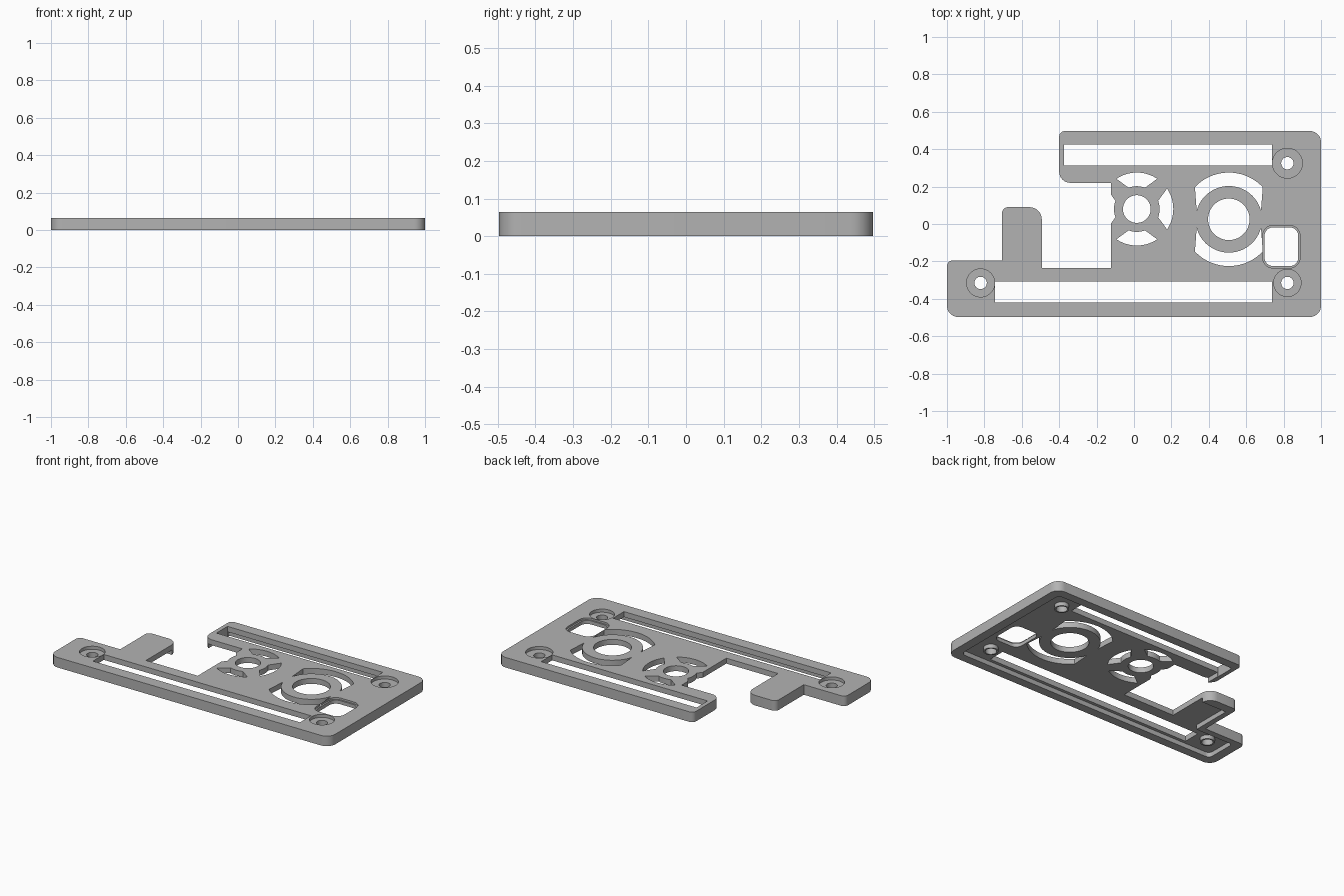
import bpy, bmesh, math
from mathutils import Vector

cube = bpy.data.objects.get("Cube")
if cube:
    bpy.data.objects.remove(cube, do_unlink=True)

TOP, SKIN = 0.065, 0.03        # plate top, underside of the thin web

grey = bpy.data.materials.new("mid_grey")
grey.use_nodes = True
grey.diffuse_color = (0.45, 0.45, 0.45, 1)
grey.node_tree.nodes["Principled BSDF"].inputs["Base Color"].default_value = (0.45, 0.45, 0.45, 1)


def rounded(corners, steps=8):
    """Outline from (x, y, radius) right-angled corners."""
    pts, n = [], len(corners)
    for i, (x, y, r) in enumerate(corners):
        p = Vector((x, y))
        if not r:
            pts.append(p)
            continue
        d1 = (Vector(corners[i - 1][:2]) - p).normalized()
        d2 = (Vector(corners[(i + 1) % n][:2]) - p).normalized()
        c = p + r * (d1 + d2)
        for k in range(steps + 1):
            t = math.pi / 2 * k / steps
            pts.append(c - r * (d2 * math.cos(t) + d1 * math.sin(t)))
    return pts


def box(x0, x1, y0, y1, r=0):
    return rounded([(x0, y0, r), (x1, y0, r), (x1, y1, r), (x0, y1, r)])


def arc(c, r, a0, a1, n=24):
    return [Vector((c[0] + r * math.cos(math.radians(a0 + (a1 - a0) * k / n)),
                    c[1] + r * math.sin(math.radians(a0 + (a1 - a0) * k / n)))) for k in range(n + 1)]


def circle(c, r):
    return arc(c, r, 0, 360, 64)[:-1]


def sector(c, r_in, r_out, half_in, half_out, mid):
    return arc(c, r_out, mid - half_out, mid + half_out) + arc(c, r_in, mid + half_in, mid - half_in)


def prism(name, pts, z0, z1):
    bm = bmesh.new()
    face = bm.faces.new([bm.verts.new((p.x, p.y, z0)) for p in pts])
    top = bmesh.ops.extrude_face_region(bm, geom=[face])["geom"]
    bmesh.ops.translate(bm, vec=(0, 0, z1 - z0), verts=[v for v in top if isinstance(v, bmesh.types.BMVert)])
    bmesh.ops.recalc_face_normals(bm, faces=bm.faces)
    mesh = bpy.data.meshes.new(name)
    bm.to_mesh(mesh)
    bm.free()
    mesh.materials.append(grey)
    ob = bpy.data.objects.new(name, mesh)
    bpy.context.collection.objects.link(ob)
    return ob


def combine(pts, z0, z1, operation="DIFFERENCE"):
    tool = prism("cutter", pts, z0, z1)
    tool.hide_render = True
    mod = plate.modifiers.new("shape", "BOOLEAN")
    mod.operation, mod.solver, mod.object = operation, "EXACT", tool
    bpy.context.view_layer.objects.active = plate
    bpy.ops.object.modifier_apply(modifier=mod.name)
    bpy.data.objects.remove(tool, do_unlink=True)


def cut_through(pts):
    combine(pts, -0.05, 0.1)


# Plate outline with the open notch and the upright tab
plate = prism("cover_plate", rounded([
    (-1, -0.497, 0.06), (1, -0.497, 0.06), (1, 0.497, 0.06), (-0.4, 0.497, 0.03),
    (-0.4, 0.22, 0.06), (-0.123, 0.22, 0), (-0.123, -0.235, 0), (-0.493, -0.235, 0),
    (-0.493, 0.09, 0.065), (-0.705, 0.09, 0.03), (-0.705, -0.195, 0), (-1, -0.195, 0.03)]), 0, TOP)

# Underside pocket, leaving a rim on the outer edges
combine(rounded([
    (-0.94, -0.44, 0.03), (0.94, -0.44, 0.03), (0.94, 0.44, 0.03), (-0.37, 0.44, 0.01),
    (-0.37, 0.03, 0), (-0.67, 0.03, 0.01), (-0.67, -0.235, 0), (-0.94, -0.235, 0.02)]), -0.05, SKIN)

# Screw bosses, counterbores and holes
for c, r in (((0.82, 0.325), 0.08), ((0.82, -0.315), 0.073), ((-0.82, -0.315), 0.075)):
    combine(circle(c, 0.043), 0.005, 0.04, "UNION")
    combine(circle(c, r), 0.045, 0.1)
    cut_through(circle(c, 0.033))

# Long slots
cut_through(box(-0.373, 0.737, 0.312, 0.425))
cut_through(box(-0.742, 0.737, -0.42, -0.308))

# Window with a stepped edge
combine(box(0.688, 0.888, -0.235, -0.008, 0.055), 0.053, 0.1)
cut_through(box(0.698, 0.878, -0.225, -0.018, 0.045))

# Small ring on four spokes
small = (0.015, 0.08)
cut_through(circle(small, 0.074))
for mid in range(0, 360, 90):
    cut_through(sector(small, 0.122, 0.195, 21, 34, mid))

# Large ring held at its sides
large = (0.507, 0.025)
cut_through(circle(large, 0.111))
for mid in (90, 270):
    cut_through(sector(large, 0.178, 0.25, 75, 46.5, mid))

# Smooth curved walls, sharp edges
bpy.ops.object.select_all(action="DESELECT")
plate.select_set(True)
bpy.context.view_layer.objects.active = plate
bpy.ops.object.shade_smooth_by_angle(angle=math.radians(30))
